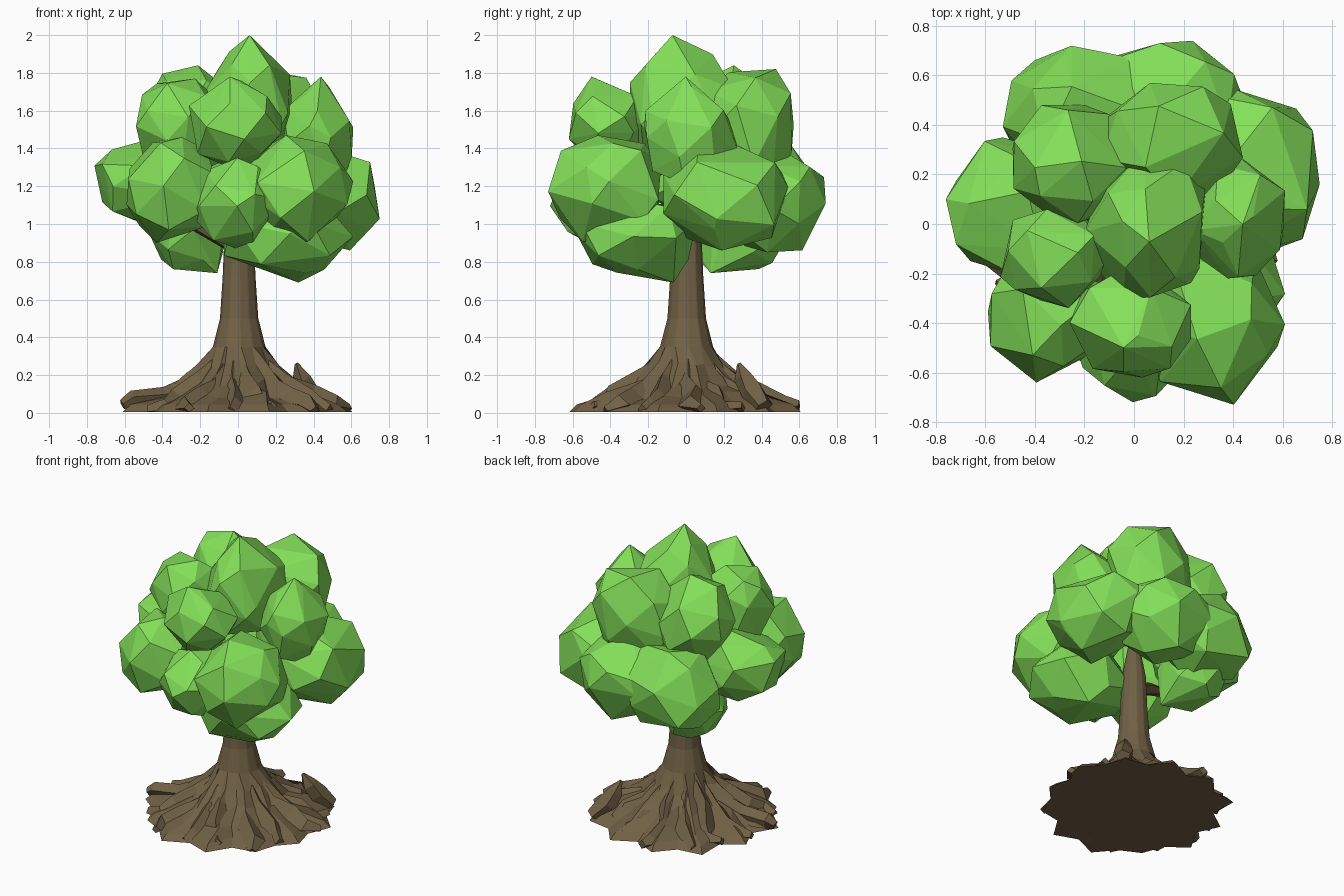
import bpy, bmesh, math, random
from mathutils import Vector

if "Cube" in bpy.data.objects:
    bpy.data.objects.remove(bpy.data.objects["Cube"])


def material(name, rgb):
    m = bpy.data.materials.new(name)
    m.diffuse_color = (*rgb, 1)
    m.use_nodes = True
    m.node_tree.nodes["Principled BSDF"].inputs["Base Color"].default_value = m.diffuse_color
    return m


LEAF = material("leaf_green", (0.23, 0.74, 0.10))
BARK = material("bark_brown", (0.165, 0.12, 0.06))


def finish(name, bm, mat):
    bmesh.ops.recalc_face_normals(bm, faces=bm.faces[:])
    me = bpy.data.meshes.new(name)
    bm.to_mesh(me)
    bm.free()
    me.materials.append(mat)
    ob = bpy.data.objects.new(name, me)
    bpy.context.collection.objects.link(ob)
    return ob


# Faceted leaf clump: hull of jittered sphere points, fitted to a box
def clump(name, box, seed, count=21, peak=None):
    rng = random.Random(seed)
    pts = []
    for i in range(count):
        z = 1 - 2 * (i + 0.5) / count
        a = i * 2.39996 + seed
        r = math.sqrt(1 - z * z)
        p = Vector((r * math.cos(a), r * math.sin(a), z))
        p += Vector([rng.uniform(-0.22, 0.22) for _ in range(3)])
        pts.append(p.normalized() * rng.uniform(0.96, 1.08))
    if peak:
        pts.append(Vector(peak))
    lo = [min(p[k] for p in pts) for k in range(3)]
    hi = [max(p[k] for p in pts) for k in range(3)]
    bm = bmesh.new()
    for p in pts:
        bm.verts.new([box[2 * k] + (p[k] - lo[k]) / (hi[k] - lo[k])
                      * (box[2 * k + 1] - box[2 * k]) for k in range(3)])
    bmesh.ops.convex_hull(bm, input=bm.verts[:])
    loose = [v for v in bm.verts if not v.link_faces]
    bmesh.ops.delete(bm, geom=loose, context='VERTS')
    finish(name, bm, LEAF)


# Skin a list of rings with quads and cap both ends
def loft(name, rings):
    bm = bmesh.new()
    vs = [[bm.verts.new(p) for p in ring] for ring in rings]
    n = len(rings[0])
    for a, b in zip(vs, vs[1:]):
        for i in range(n):
            j = (i + 1) % n
            bm.faces.new((a[i], a[j], b[j], b[i]))
    bm.faces.new(vs[0][::-1])
    bm.faces.new(vs[-1])
    return finish(name, bm, BARK)


# Crooked tapered limb along a path of (x, y, z, radius), never below ground
def limb(name, path, rng, sides=5):
    rings = []
    pts = [Vector(p[:3]) for p in path]
    for i, p in enumerate(pts):
        d = (pts[min(i + 1, len(pts) - 1)] - pts[max(i - 1, 0)]).normalized()
        u = d.cross(Vector((0, 0, 1))).normalized()
        w = u.cross(d)
        ring = []
        for k in range(sides):
            a = 2 * math.pi * k / sides + math.pi / 2
            q = p + (u * math.cos(a) + w * math.sin(a)) * path[i][3] * rng.uniform(0.8, 1.2)
            q.z = max(q.z, 0.005)
            ring.append(q)
        rings.append(ring)
    return loft(name, rings)


# Leaf clumps as x, y and z ranges; neighbours overlap so no gaps show
CLUMPS = {
    "crown": (-0.20, 0.29, -0.30, 0.30, 1.30, 2.00),
    "upper_right": (0.22, 0.61, -0.22, 0.28, 1.18, 1.78),
    "upper_front": (-0.26, 0.23, -0.62, -0.17, 1.30, 1.78),
    "upper_left": (-0.54, -0.08, -0.34, 0.06, 1.24, 1.77),
    "upper_back_left": (-0.49, -0.02, 0.00, 0.48, 1.24, 1.84),
    "upper_back": (-0.14, 0.44, 0.06, 0.57, 1.18, 1.82),
    "mid_right": (0.18, 0.75, -0.12, 0.54, 0.86, 1.43),
    "mid_front_right": (0.04, 0.61, -0.73, -0.13, 0.88, 1.47),
    "mid_front": (-0.25, 0.24, -0.72, -0.22, 0.87, 1.35),
    "mid_front_left": (-0.59, -0.12, -0.64, -0.14, 0.90, 1.46),
    "mid_left": (-0.76, -0.22, -0.20, 0.35, 1.00, 1.46),
    "mid_back_left": (-0.53, 0.12, 0.19, 0.72, 0.84, 1.42),
    "mid_back_right": (-0.15, 0.46, 0.17, 0.74, 0.85, 1.42),
    "low_right": (-0.08, 0.61, -0.58, 0.06, 0.69, 1.15),
    "low_left": (-0.47, -0.05, -0.02, 0.54, 0.74, 1.18),
}
PEAKS = {"crown": (0, -0.2, 1.2), "upper_right": (0.1, -0.1, 1.2),
         "upper_front": (-0.1, -0.4, 1.15), "low_left": (0.7, -0.5, -1.0),
         "low_right": (0.2, 0.6, -1.1)}
for s, (part, box) in enumerate(CLUMPS.items()):
    clump("leaves_" + part, box, s + 3, peak=PEAKS.get(part))

# Trunk with a ridged, ragged flare at the ground
rng = random.Random(11)
SIDES = 24
ridge = [(0.75 if i % 2 else -0.75) + rng.uniform(-0.5, 0.5) for i in range(SIDES)]
profile = [(0.60, 0.005, 0.09), (0.55, 0.045, 0.12), (0.43, 0.095, 0.12), (0.31, 0.155, 0.12),
           (0.21, 0.24, 0.09), (0.145, 0.35, 0.06), (0.105, 0.50, 0.05), (0.09, 0.72, 0.05),
           (0.08, 0.95, 0.05), (0.03, 1.22, 0.0)]
rings = []
for r, z, amp in profile:
    ring = []
    for i in range(SIDES):
        a = 2 * math.pi * i / SIDES
        if 0.05 < z < 0.3:
            a += rng.uniform(-0.07, 0.07)
        if z > 0.3:
            a = 2 * math.pi * (i // 2 * 2 + 0.3 * (i % 2)) / SIDES
        lobe = ridge[i] if z < 0.3 else ridge[i // 2 * 2] + 0.7
        k = r * (1 - amp * 0.4 + amp * lobe)
        dz = rng.uniform(-0.03, 0.03) if 0.06 < z < 0.3 else 0
        ring.append((k * math.cos(a) + 0.005, k * math.sin(a) + 0.005, z + dz))
    rings.append(ring)
loft("trunk", rings)

# Gnarled wedge-shaped surface roots fanning out all round
for i in range(15):
    a = 2 * math.pi * (i + rng.uniform(-0.3, 0.3)) / 15
    end = rng.uniform(0.53, 0.62)
    path = []
    for t, z, w in ((0.10, 0.30, 0.04), (0.24, 0.15, 0.06), (0.38, 0.06, 0.075),
                    (end - 0.08, 0.025, 0.06), (end, 0.02, 0.03)):
        b = a + rng.uniform(-0.10, 0.10)
        path.append((t * math.cos(b), t * math.sin(b), z + rng.uniform(-0.02, 0.02), w))
    limb(f"root_{i + 1}", path, rng, 4)

# Blunt thick root on the left and an upturned stub at the back right
limb("thick_root", [(-0.20, -0.04, 0.17, 0.06), (-0.38, -0.08, 0.08, 0.06),
                    (-0.56, -0.11, 0.065, 0.06), (-0.61, -0.12, 0.04, 0.03)], rng)
limb("root_stub", [(0.44, 0.41, 0.03, 0.05), (0.37, 0.35, 0.11, 0.06),
                   (0.34, 0.31, 0.19, 0.05), (0.31, 0.28, 0.26, 0.012)], rng)

# Branch reaching out through the leaves on the left
limb("branch_left", [(0, 0, 0.88, 0.05), (-0.25, -0.12, 1.02, 0.04),
                     (-0.55, -0.25, 1.14, 0.022)], rng)
